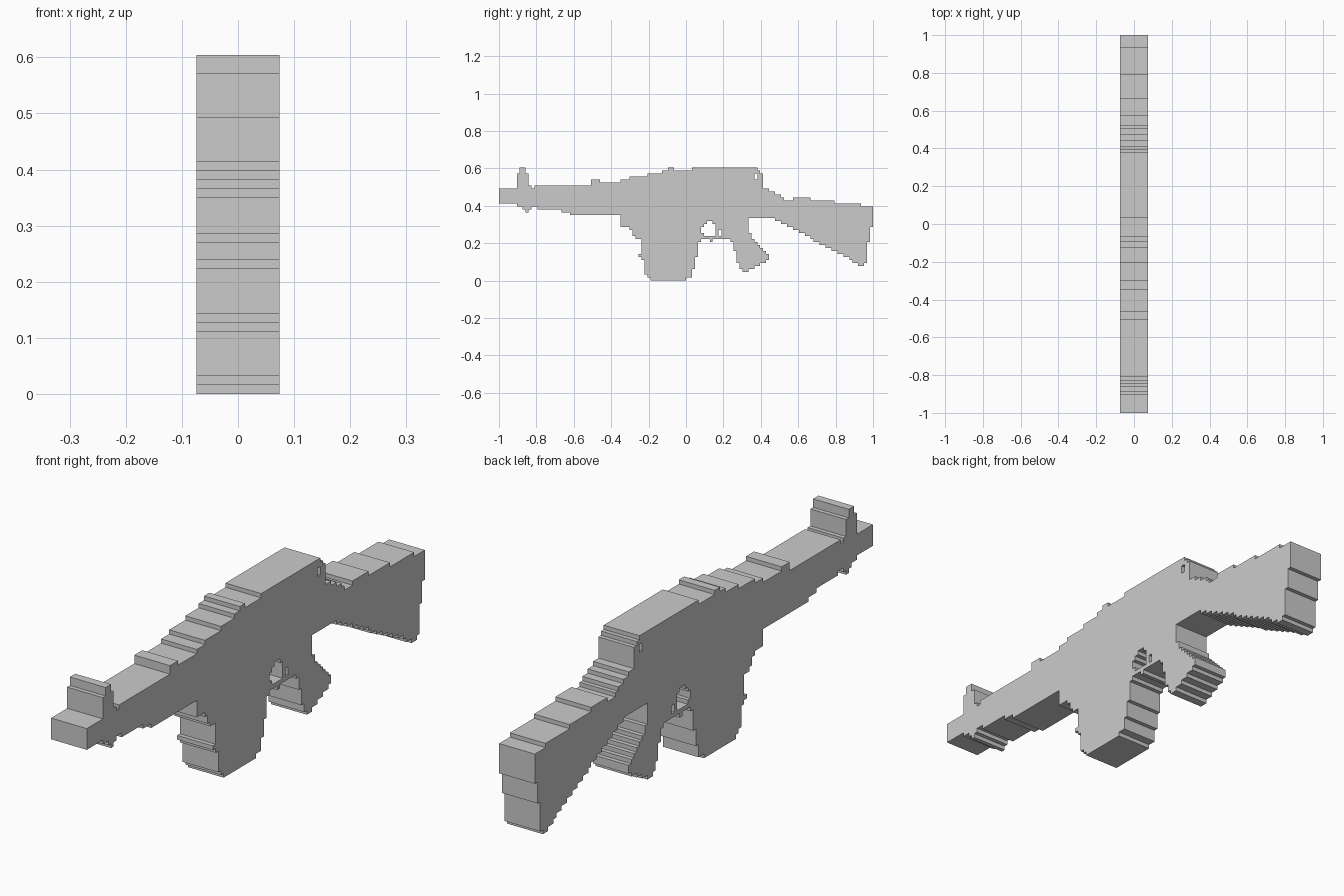
import bpy, bmesh, math

if "Cube" in bpy.data.objects:
    bpy.data.objects.remove(bpy.data.objects["Cube"])

CY, CZ, HALF = 2 / 126, 0.0159, 0.074   # grid cell size and half thickness


def columns(start, steps):
    """Fill grid columns; each step is (end column, bottom row, top row)."""
    cells = set()
    for end, low, high in steps:
        cells |= {(c, r) for c in range(start, end) for r in range(low, high)}
        start = end
    return cells


# Barrel with front sight
barrel = columns(0, [(6, 26, 31), (7, 25, 36), (8, 25, 38), (9, 24, 38), (10, 23, 36),
                     (11, 24, 32), (12, 25, 31), (13, 25, 32), (21, 24, 32), (24, 23, 32),
                     (31, 22, 32), (34, 22, 34), (41, 22, 33)])

# Main body with a small slot at the rear
body = columns(41, [(44, 21, 34), (50, 21, 35), (55, 21, 36), (57, 21, 37), (59, 21, 38),
                    (65, 21, 37), (87, 21, 38), (88, 21, 37), (89, 21, 36)])
body -= columns(86, [(87, 34, 36)])

# Stock: stepped top, evenly sloping underside, stepped butt
stock = set()
top_start = 89
for top_end, top in [(91, 31), (93, 30), (95, 29), (96, 28), (99, 27),
                     (105, 28), (113, 27), (122, 26), (126, 25)]:
    for c in range(top_start, top_end):
        low = {123: 6, 124: 13, 125: 18}.get(c, max(5, 21 - max(0, (c - 91) * 15 // 28)))
        stock |= columns(c, [(c + 1, low, top)])
    top_start = top_end

# Magazine with a small catch on its front edge
magazine = columns(41, [(44, 18, 21), (45, 17, 21), (46, 15, 21), (48, 14, 21), (49, 7, 21),
                        (50, 2, 21), (51, 1, 21), (63, 0, 21), (65, 1, 21), (66, 4, 21),
                        (67, 8, 21), (68, 13, 21)])
magazine |= {(47, 8)}

# Trigger guard with openings either side of the trigger
guard = columns(68, [(71, 14, 21), (72, 13, 21), (78, 14, 21)])
guard -= columns(68, [(69, 16, 18), (70, 15, 19), (72, 15, 20), (73, 15, 19)])
guard -= columns(74, [(75, 15, 17)])

# Rear grip
grip = columns(78, [(79, 13, 21), (80, 10, 21), (81, 6, 21), (82, 4, 21), (84, 3, 21),
                    (85, 4, 16), (86, 4, 14), (87, 5, 13), (88, 5, 12), (89, 6, 11),
                    (90, 6, 10), (91, 7, 9)])

parts = {"barrel": barrel, "main_body": body, "stock": stock,
         "magazine": magazine, "trigger_guard": guard, "grip": grip}
everything = set().union(*parts.values())


def build(name, cells):
    """Turn cells into a slab, with walls only on the outside of the whole shape."""
    bm = bmesh.new()
    cache = {}

    def vert(side, c, r):
        key = (side, c, r)
        if key not in cache:
            cache[key] = bm.verts.new((side * HALF, c * CY - 1, r * CZ))
        return cache[key]

    for c, r in sorted(cells):
        ring = [(c, r), (c + 1, r), (c + 1, r + 1), (c, r + 1)]
        bm.faces.new([vert(1, *p) for p in ring])
        bm.faces.new([vert(-1, *p) for p in reversed(ring)])
        for i, (dc, dr) in enumerate([(0, -1), (1, 0), (0, 1), (-1, 0)]):
            if (c + dc, r + dr) not in everything:
                a, b = ring[i], ring[(i + 1) % 4]
                bm.faces.new([vert(1, *b), vert(1, *a), vert(-1, *a), vert(-1, *b)])
    # Merge flat cells into large faces
    bmesh.ops.dissolve_limit(bm, angle_limit=math.radians(1), verts=bm.verts[:], edges=bm.edges[:])
    mesh = bpy.data.meshes.new(name)
    bm.to_mesh(mesh)
    bm.free()
    bpy.context.collection.objects.link(bpy.data.objects.new(name, mesh))


for part_name, part_cells in parts.items():
    build(part_name, part_cells)
